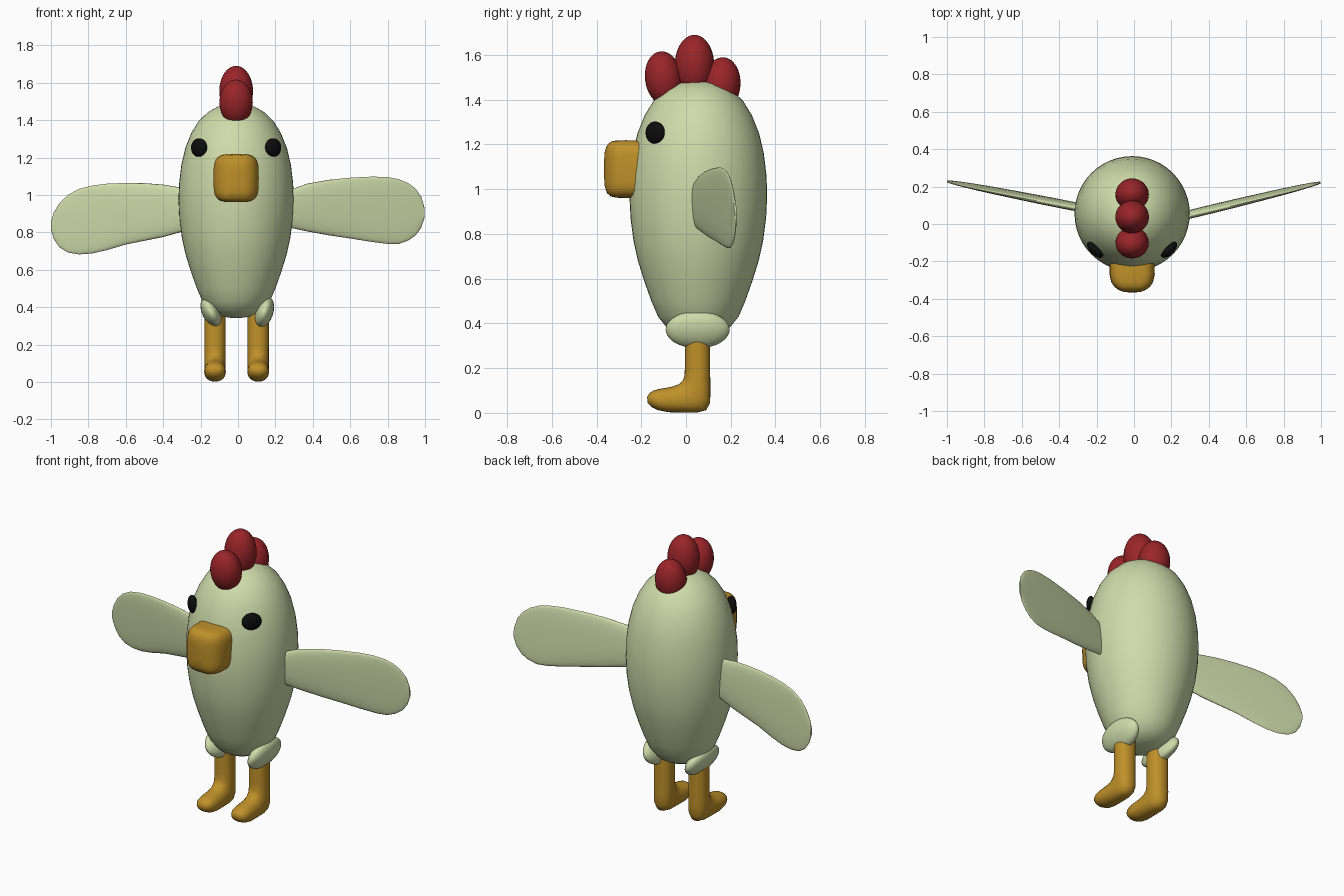
import bpy, bmesh, math
from mathutils import Vector, Matrix


def material(name, rgb):
    m = bpy.data.materials.new(name)
    m.diffuse_color = (*rgb, 1)
    return m


CREAM = material("pale_feather", (0.62, 0.71, 0.40))
GOLD = material("golden_horn", (0.52, 0.28, 0.022))
RED = material("comb_red", (0.32, 0.018, 0.022))
BLACK = material("eye_black", (0.004, 0.004, 0.004))


def finish(bm, name, mat, angle=60):
    bmesh.ops.recalc_face_normals(bm, faces=bm.faces)
    me = bpy.data.meshes.new(name)
    bm.to_mesh(me)
    bm.free()
    ob = bpy.data.objects.new(name, me)
    bpy.context.collection.objects.link(ob)
    me.materials.append(mat)
    bpy.ops.object.select_all(action='DESELECT')
    ob.select_set(True)
    bpy.context.view_layer.objects.active = ob
    bpy.ops.object.shade_smooth_by_angle(angle=math.radians(angle))
    return ob


def loft(name, rings, mat, n=32, power=2.0):
    """Skin superellipse rings, each given as (centre, half axis u, half axis v)."""
    bm = bmesh.new()
    loops = []
    for c, u, v in rings:
        loop = []
        for i in range(n):
            t = 2 * math.pi * i / n
            a, b = (math.copysign(abs(f) ** (2 / power), f) for f in (math.cos(t), math.sin(t)))
            loop.append(bm.verts.new(Vector(c) + Vector(u) * a + Vector(v) * b))
        loops.append(loop)
    for p, q in zip(loops, loops[1:]):
        for i in range(n):
            j = (i + 1) % n
            bm.faces.new((p[i], p[j], q[j], q[i]))
    bm.faces.new(loops[0])
    bm.faces.new(loops[-1])
    return finish(bm, name, mat)


def ellipsoid(name, centre, radii, mat, axis='X', angle=0):
    bm = bmesh.new()
    bmesh.ops.create_uvsphere(bm, u_segments=32, v_segments=20, radius=1)
    bm.transform(Matrix.Translation(centre) @ Matrix.Rotation(math.radians(angle), 4, axis)
                 @ Matrix.Diagonal((*radii, 1)))
    return finish(bm, name, mat)


# Egg-shaped body
profile = [(0.03, 0.343), (0.09, 0.352), (0.14, 0.38), (0.18, 0.43), (0.21, 0.50), (0.242, 0.59),
           (0.27, 0.68), (0.29, 0.77), (0.303, 0.87), (0.308, 0.97), (0.305, 1.06), (0.293, 1.16),
           (0.272, 1.25), (0.24, 1.33), (0.20, 1.395), (0.15, 1.443), (0.10, 1.471),
           (0.05, 1.483), (0.012, 1.486)]
loft("body", [((-0.01, 0.055, z), (r, 0, 0), (0, r, 0)) for r, z in profile], CREAM, n=48)

# Comb of three lobes
ellipsoid("comb_front", (-0.01, -0.10, 1.495), (0.089, 0.083, 0.122), RED, angle=8)
ellipsoid("comb_middle", (-0.01, 0.038, 1.555), (0.09, 0.088, 0.135), RED)
ellipsoid("comb_back", (-0.01, 0.158, 1.465), (0.089, 0.085, 0.125), RED, angle=-6)

# Blunt rounded beak
beak = [(-0.19, 0.12, 0.128), (-0.27, 0.121, 0.129), (-0.31, 0.112, 0.128), (-0.335, 0.096, 0.123),
        (-0.353, 0.072, 0.108), (-0.363, 0.045, 0.08), (-0.366, 0.015, 0.04)]
loft("beak", [((-0.01, y, 1.09), (x, 0, 0), (0, 0, z)) for y, x, z in beak], GOLD, n=40, power=4)

# Eyes lying flush on the head
for side, x in (("left", 0.188), ("right", -0.208)):
    turn = 45 if x > 0 else -45
    ellipsoid(side + "_eye", (x, -0.138, 1.253), (0.055, 0.026, 0.05), BLACK, 'Z', turn)


# Paddle wings: distance from the middle, top and bottom heights, swept backward
def wing(name, sign, stations, y0, y1):
    rings = []
    for x, top, low in stations:
        f = (x - 0.3) / 0.7
        y = y0 + (y1 - y0) * f
        half = (top - low) / 2
        thick = 0.022 * (1 - 0.75 * max(f, 0) ** 2)
        rings.append(((sign * x, y, (top + low) / 2), (-0.1 * thick * sign, thick, 0),
                      (0, -0.06 * half, half)))
    loft(name, rings, CREAM, n=28, power=2.3)


wing("left_wing", 1, [(0.25, 1.01, 0.83), (0.30, 1.035, 0.82), (0.37, 1.06, 0.805),
                      (0.48, 1.08, 0.785), (0.6, 1.092, 0.767), (0.72, 1.098, 0.748),
                      (0.80, 1.095, 0.738), (0.86, 1.084, 0.738), (0.91, 1.063, 0.756),
                      (0.95, 1.033, 0.784), (0.98, 0.99, 0.825), (0.996, 0.935, 0.875)], 0.052, 0.222)
wing("right_wing", -1, [(0.25, 1.03, 0.82), (0.31, 1.04, 0.80), (0.40, 1.055, 0.775),
                        (0.5, 1.063, 0.755), (0.6, 1.064, 0.735), (0.7, 1.06, 0.705),
                        (0.78, 1.05, 0.687), (0.85, 1.032, 0.682), (0.91, 1.0, 0.692),
                        (0.955, 0.955, 0.72), (0.985, 0.905, 0.765), (0.999, 0.86, 0.81)], 0.09, 0.228)

# Legs bending into feet: heel-side and shin-side points (y, z) and half width
bend = [((0.108, 0.45), (-0.005, 0.45), 0.057), ((0.108, 0.20), (-0.005, 0.20), 0.057),
        ((0.109, 0.10), (-0.007, 0.165), 0.057), ((0.108, 0.045), (-0.014, 0.145), 0.057),
        ((0.09, 0.012), (-0.032, 0.128), 0.057), ((0.05, 0.002), (-0.06, 0.118), 0.057),
        ((-0.02, 0.002), (-0.09, 0.112), 0.058), ((-0.08, 0.003), (-0.12, 0.107), 0.058),
        ((-0.125, 0.012), (-0.145, 0.10), 0.054), ((-0.155, 0.027), (-0.163, 0.088), 0.042),
        ((-0.171, 0.045), (-0.174, 0.072), 0.022)]
for side, x in (("left", 0.108), ("right", -0.123)):
    rings = []
    for (ya, za), (yb, zb), w in bend:
        rings.append(((x, (ya + yb) / 2, (za + zb) / 2), (w, 0, 0), (0, (ya - yb) / 2, (za - zb) / 2)))
    loft(side + "_leg", rings, GOLD, n=24, power=2.2)

# Feather tufts over the tops of the legs
for side, x, tilt in (("left", 0.14, 18), ("right", -0.143, -27)):
    ellipsoid(side + "_thigh_tuft", (x, 0.052, 0.372), (0.048, 0.143, 0.086), CREAM, 'Y', tilt)
